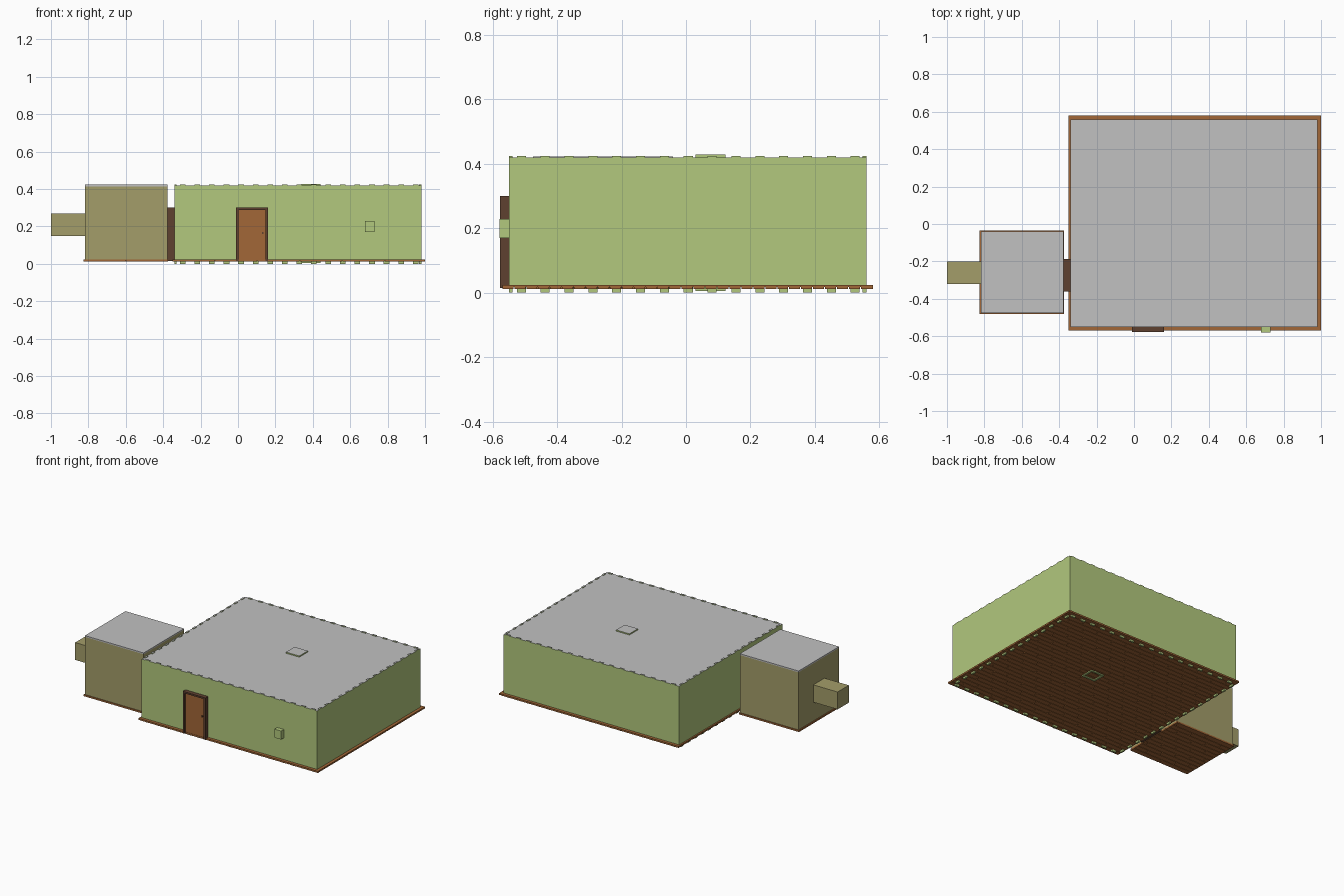
import bpy, bmesh
from mathutils import Vector

cube = bpy.data.objects.get("Cube")
if cube:
    bpy.data.objects.remove(cube, do_unlink=True)


def material(name, rgb):
    m = bpy.data.materials.new(name)
    m.use_nodes = True
    m.diffuse_color = (*rgb, 1)
    m.node_tree.nodes["Principled BSDF"].inputs["Base Color"].default_value = (*rgb, 1)
    return m


GREEN = material("wall green", (0.445, 0.578, 0.205))
OLIVE = material("annex olive", (0.371, 0.337, 0.144))
GREY = material("roof grey", (0.533, 0.533, 0.533))
WOOD = material("plank wood", (0.36, 0.135, 0.038))
DARK = material("dark wood", (0.114, 0.053, 0.03))


def add_box(bm, x, y, z):
    """Add a box spanning three (low, high) ranges."""
    verts = bmesh.ops.create_cube(bm, size=1)["verts"]
    for v in verts:
        v.co = Vector([(r[0] + r[1]) / 2 + c * (r[1] - r[0]) for r, c in zip((x, y, z), v.co)])


def part(name, boxes, mat, top=None, top_above=0):
    """One object from several boxes; upward faces can take a second material."""
    bm = bmesh.new()
    for b in boxes:
        add_box(bm, *b)
    mesh = bpy.data.meshes.new(name)
    mesh.materials.append(mat)
    if top:
        mesh.materials.append(top)
        bm.normal_update()
        for f in bm.faces:
            if f.normal.z > 0.9 and f.calc_center_median().z > top_above:
                f.material_index = 1
    bm.to_mesh(mesh)
    bm.free()
    obj = bpy.data.objects.new(name, mesh)
    bpy.context.collection.objects.link(obj)
    return obj


def ring(x, y, z, t):
    """Four upright slabs around a rectangle."""
    return [((x[0], x[1]), (y[0], y[0] + t), z), ((x[0], x[1]), (y[1] - t, y[1]), z),
            ((x[0], x[0] + t), (y[0] + t, y[1] - t), z), ((x[1] - t, x[1]), (y[0] + t, y[1] - t), z)]


def plank_floor(name, x, y):
    """Staggered planks with fine grooves on the underside of a thin sheet."""
    length, width, gap = 0.227, 0.0371, 0.003
    boxes = [(x, y, (0.018, 0.023))]
    rows = round((y[1] - y[0]) / width)
    width = (y[1] - y[0]) / rows
    for r in range(rows):
        y0 = y[0] + r * width
        start = x[0] - length * ((r * 0.37) % 1)
        while start < x[1]:
            a, b = max(start, x[0]), min(start + length - gap, x[1])
            if b - a > gap:
                boxes.append(((a, b), (y0, y0 + width - (gap if r < rows - 1 else 0)), (0.012, 0.018)))
            start += length
    return part(name, boxes, WOOD)


# Main hall floor, walls and roof
HX, HY, T = (-0.34, 0.98), (-0.55, 0.56), 0.012
plank_floor("hall_floor", (-0.35, 1.0), (-0.57, 0.58))
part("hall_walls", ring(HX, HY, (0.022, 0.42), T), GREEN, GREY, 0.4)
part("hall_roof", [((HX[0] + T, HX[1] - T), (HY[0] + T, HY[1] - T), (0.408, 0.42))], GREY)

# Tenons of the walls, through floor and roof
for name, z in (("floor_tenons", (0, 0.022)), ("roof_tenons", (0.415, 0.424))):
    teeth = []
    for i in range(17):
        cx = -0.295 + i * 0.0778
        for y0 in (HY[0], HY[1] - T):
            teeth.append(((cx - 0.015, cx + 0.015), (y0, y0 + T), z))
    for i in range(15):
        cy = -0.511 + i * 0.074
        for x0 in (HX[0], HX[1] - T):
            teeth.append(((x0, x0 + T), (cy - 0.014, cy + 0.014), z))
    part(name, teeth, GREEN, GREY, 0.4)

# Hollow column through the hall, capped level with its top
CX, CY = (0.34, 0.44), (0.03, 0.122)
part("column", ring(CX, CY, (0.005, 0.428), T), GREEN, GREY, 0.4)
part("column_cap", [((CX[0] + T, CX[1] - T), (CY[0] + T, CY[1] - T), (0.416, 0.428))], GREY)

# Annex room with its roof and side duct
AX, AY = (-0.818, -0.377), (-0.475, -0.04)
plank_floor("annex_floor", (-0.825, -0.373), (-0.48, -0.035))
part("annex_walls", ring(AX, AY, (0.022, 0.414), T), OLIVE)
part("annex_roof", [(AX, AY, (0.414, 0.423))], GREY)
part("annex_duct", [((-1.0, AX[0]), (-0.32, -0.2), (0.15, 0.268))], OLIVE)

# Passage between annex and hall
part("passage", [((AX[1], HX[0]), (-0.36, -0.187), (0.015, 0.3))], DARK)

# Front door: frame, leaf and knob
F = (-0.578, -0.55)
part("door_frame", [((-0.01, 0.003), F, (0.015, 0.3)), ((0.147, 0.16), F, (0.015, 0.3)),
                    ((0.003, 0.147), F, (0.289, 0.3))], DARK)
part("door_leaf", [((0.003, 0.147), (-0.568, -0.55), (0.02, 0.289))], WOOD)
part("door_knob", [((0.127, 0.135), (-0.576, -0.568), (0.16, 0.17))], DARK)

# Small wall box beside the door
part("wall_box", [((0.68, 0.73), (-0.579, -0.55), (0.17, 0.228))], GREEN)
